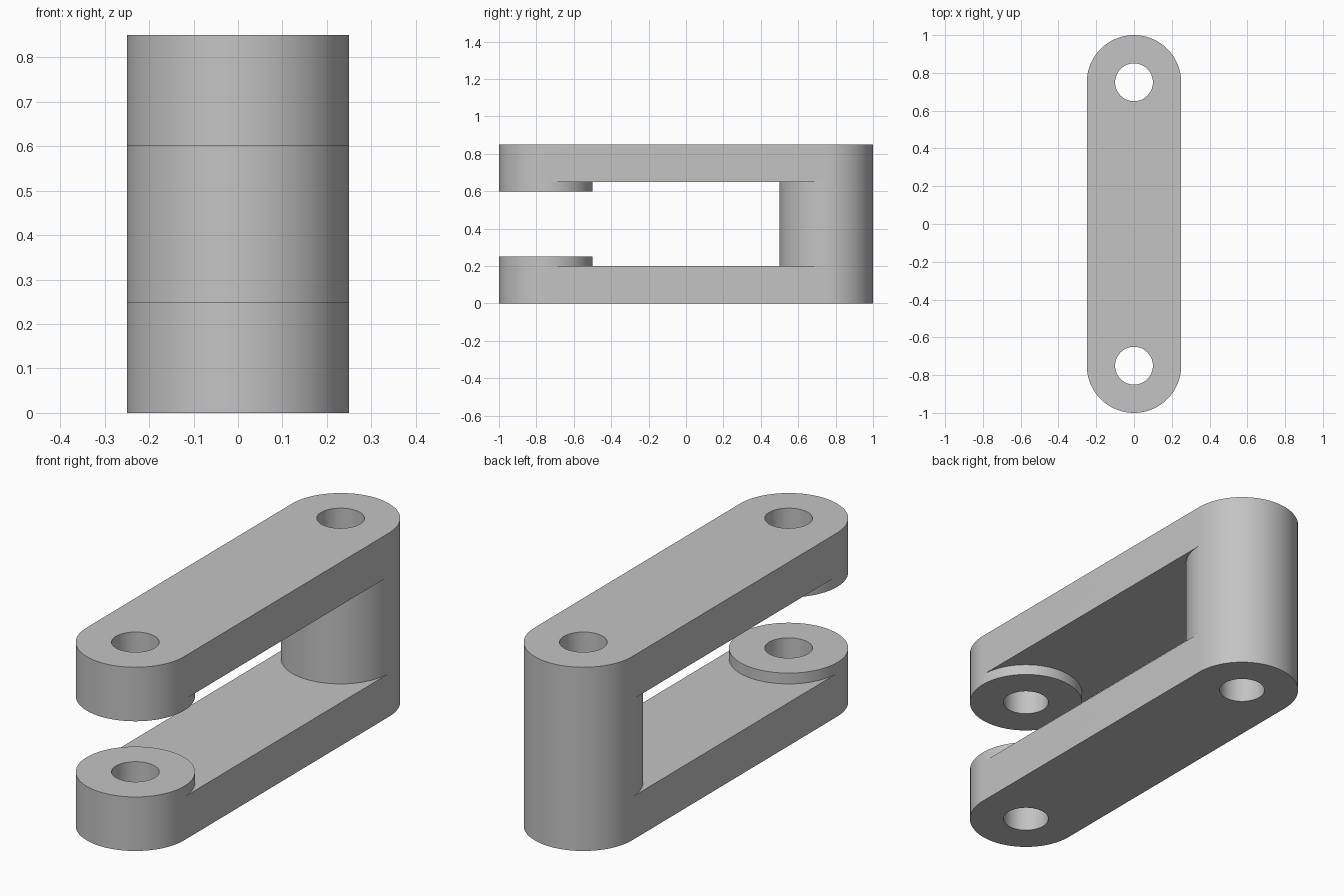
import bpy
import bmesh
from math import sin, cos, pi

if "Cube" in bpy.data.objects:
    bpy.data.objects.remove(bpy.data.objects["Cube"], do_unlink=True)

SEG = 72            # sides of each round end
R, HOLE = 0.25, 0.10
REACH = 0.75        # distance of each bore from the centre
HEIGHT = 0.85
ARM, BOSS = 0.20, 0.25

grey = bpy.data.materials.new("plain grey")
grey.use_nodes = True
colour = (0.55, 0.55, 0.55, 1)
grey.diffuse_color = colour
grey.node_tree.nodes["Principled BSDF"].inputs["Base Color"].default_value = colour

bm = bmesh.new()


def quad(*points):
    bm.faces.new([bm.verts.new(p) for p in points])


def rim(i, radius, end, z):
    """Point on a round end; the first half of the turn faces outward."""
    a = 2 * pi * i / SEG
    return (radius * cos(a), end * (REACH + radius * sin(a)), z)


def wall(radius, end, z0, z1, sides):
    for i in sides:
        quad(rim(i, radius, end, z0), rim(i + 1, radius, end, z0),
             rim(i + 1, radius, end, z1), rim(i, radius, end, z1))


def ring_cap(end, z):
    for i in range(SEG):
        quad(rim(i, R, end, z), rim(i + 1, R, end, z),
             rim(i + 1, HOLE, end, z), rim(i, HOLE, end, z))


full, outward, inward = range(SEG), range(SEG // 2), range(SEG // 2, SEG)


def arm(outer, inner, boss):
    # Flat panels between the round ends
    for z in (outer, inner):
        for i in inward:
            quad(rim(i, R, -1, z), rim(i + 1, R, -1, z),
                 rim(i + 1, R, 1, z), rim(i, R, 1, z))
    # Straight sides
    for x in (-R, R):
        quad((x, -REACH, outer), (x, REACH, outer),
             (x, REACH, inner), (x, -REACH, inner))
    # Round ends and the raised boss at the front
    for end in (-1, 1):
        wall(R, end, outer, inner, outward)
        ring_cap(end, outer)
    wall(R, -1, inner, boss, full)
    ring_cap(-1, boss)
    wall(HOLE, -1, outer, boss, full)


# Lower and upper arms
arm(0, ARM, BOSS)
arm(HEIGHT, HEIGHT - ARM, HEIGHT - BOSS)
# Rear post joining the arms, with its bore right through
wall(R, 1, ARM, HEIGHT - ARM, full)
wall(HOLE, 1, 0, HEIGHT, full)

bmesh.ops.remove_doubles(bm, verts=bm.verts, dist=0.0001)
bmesh.ops.recalc_face_normals(bm, faces=bm.faces)
mesh = bpy.data.meshes.new("fork_link")
bm.to_mesh(mesh)
bm.free()
mesh.materials.append(grey)
link = bpy.data.objects.new("fork_link", mesh)
bpy.context.collection.objects.link(link)

# Smooth round walls, sharp rims
bpy.ops.object.select_all(action='DESELECT')
link.select_set(True)
bpy.context.view_layer.objects.active = link
bpy.ops.object.shade_smooth_by_angle(angle=pi / 6)
